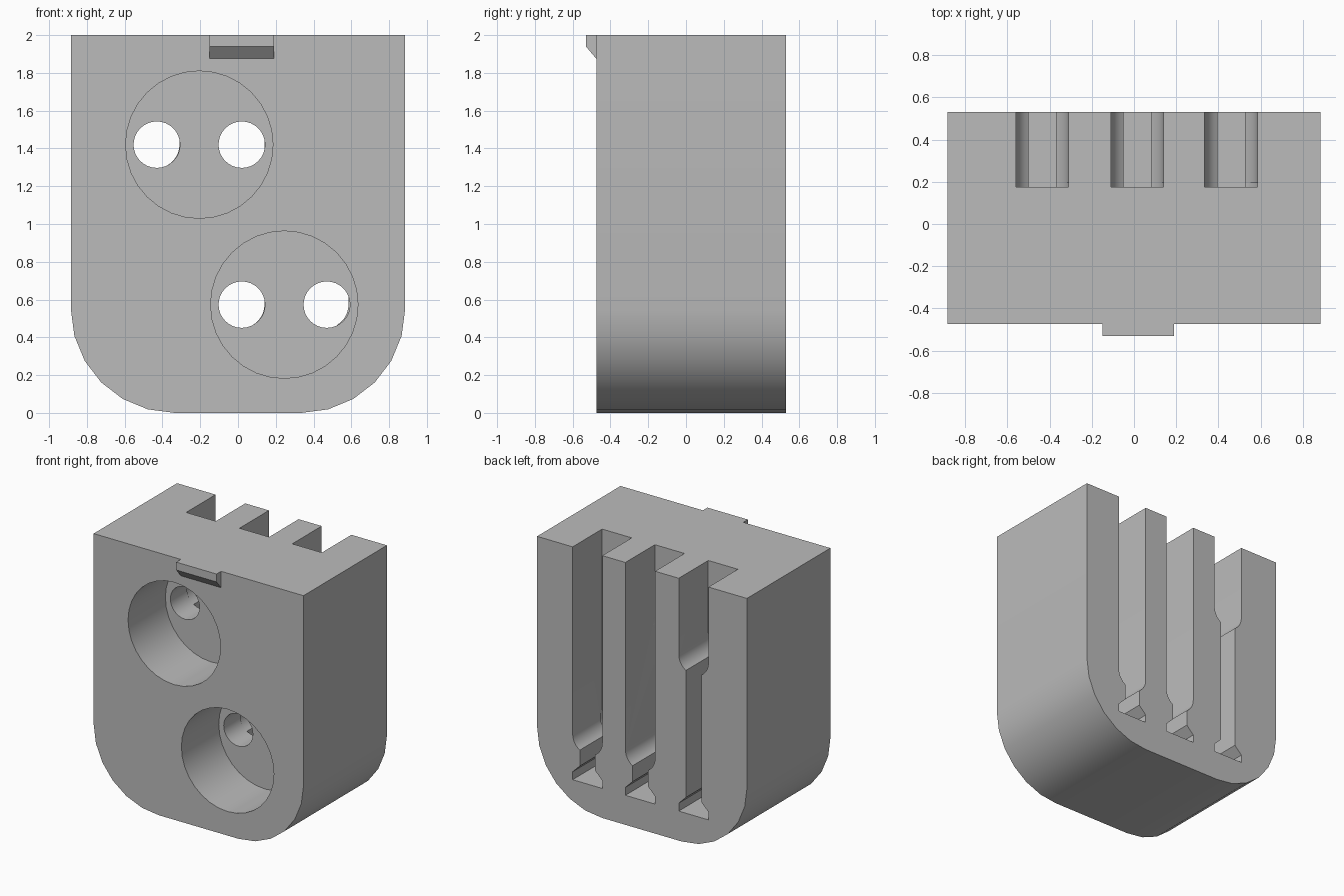
import bpy
import bmesh
from math import cos, sin, pi, acos, sqrt

cube = bpy.data.objects.get("Cube")
if cube:
    bpy.data.objects.remove(cube, do_unlink=True)

grey = bpy.data.materials.new("plain_grey")
grey.use_nodes = True
colour = (0.5, 0.5, 0.5, 1)
grey.diffuse_color = colour
grey.node_tree.nodes["Principled BSDF"].inputs["Base Color"].default_value = colour

HALF, FRONT, BACK, TOP = 0.885, -0.475, 0.53, 2.0
SOCKET_FLOOR, SLOT_FLOOR = -0.025, 0.175
HOLE_R, SOCKET_R, NECK = 0.125, 0.39, 0.065
UPPER, LOWER = 1.42, 0.573


def prism(name, points, offset):
    """Extrude a closed outline of 3D points along an offset."""
    bm = bmesh.new()
    face = bm.faces.new([bm.verts.new(p) for p in points])
    moved = bmesh.ops.extrude_face_region(bm, geom=[face])["geom"]
    bmesh.ops.translate(bm, vec=offset,
                        verts=[v for v in moved if isinstance(v, bmesh.types.BMVert)])
    bmesh.ops.recalc_face_normals(bm, faces=bm.faces)
    mesh = bpy.data.meshes.new(name)
    bm.to_mesh(mesh)
    bm.free()
    mesh.materials.append(grey)
    obj = bpy.data.objects.new(name, mesh)
    bpy.context.collection.objects.link(obj)
    return obj


def extrude_y(name, outline, y0, y1):
    return prism(name, [(x, y0, z) for x, z in outline], (0, y1 - y0, 0))


def arc(cx, cz, r, a0, a1, steps):
    return [(cx + r * cos(a0 + (a1 - a0) * i / steps),
             cz + r * sin(a0 + (a1 - a0) * i / steps)) for i in range(steps + 1)]


def combine(target, tool, operation):
    mod = target.modifiers.new(operation.lower(), "BOOLEAN")
    mod.operation, mod.object, mod.solver = operation, tool, "EXACT"
    bpy.context.view_layer.objects.active = target
    bpy.ops.object.modifier_apply(modifier=mod.name)
    bpy.data.objects.remove(tool, do_unlink=True)


def cylinder_cut(cx, cz, r, y0, y1):
    ring = arc(cx, cz, r, 0, 2 * pi, 32)[:-1]
    combine(body, extrude_y("round_cutter", ring, y0, y1), "DIFFERENCE")


# Block with rounded lower corners
R = 0.55
outline = [(-HALF, TOP)] + arc(R - HALF, R, R, pi, 1.5 * pi, 6)
outline += arc(HALF - R, R, R, 1.5 * pi, 2 * pi, 6) + [(HALF, TOP)]
body = extrude_y("socket_block", outline, FRONT, BACK)

# Wedge catch at the top of the front
catch = prism("front_catch", [(-0.15, y, z) for y, z in
              [(-0.53, TOP), (-0.53, 1.94), (FRONT, 1.875),
               (FRONT + 0.05, 1.875), (FRONT + 0.05, TOP)]], (0.34, 0, 0))
combine(body, catch, "UNION")

# Back slots: wide channel, narrow neck and flared foot
for cx, cz in ((-0.435, UPPER), (0.015, LOWER), (0.46, LOWER)):
    a = acos(NECK / HOLE_R)
    right = [(HOLE_R, TOP + 0.1)]
    right += [(x, z + cz) for x, z in arc(0, 0, HOLE_R, 0, -a, 6)]
    right += [(NECK, 0.345), (HOLE_R, 0.285), (HOLE_R, 0.225)]
    shape = [(cx + x, z) for x, z in right]
    shape += [(cx - x, z) for x, z in reversed(right)]
    combine(body, extrude_y("slot_cutter", shape, SLOT_FLOOR, BACK + 0.1), "DIFFERENCE")

# Front sockets, each with two pin holes opening into the slots
for cx, cz in ((-0.205, UPPER), (0.245, LOWER)):
    cylinder_cut(cx, cz, SOCKET_R, FRONT - 0.1, SOCKET_FLOOR)
    for side in (-1, 1):
        cylinder_cut(cx + side * 0.225, cz, HOLE_R - 0.002,
                     SOCKET_FLOOR - 0.1, SLOT_FLOOR + 0.02)

# Smooth the curved walls and keep the edges crisp
bpy.ops.object.select_all(action="DESELECT")
body.select_set(True)
bpy.context.view_layer.objects.active = body
bpy.ops.object.shade_smooth_by_angle(angle=pi / 6)
